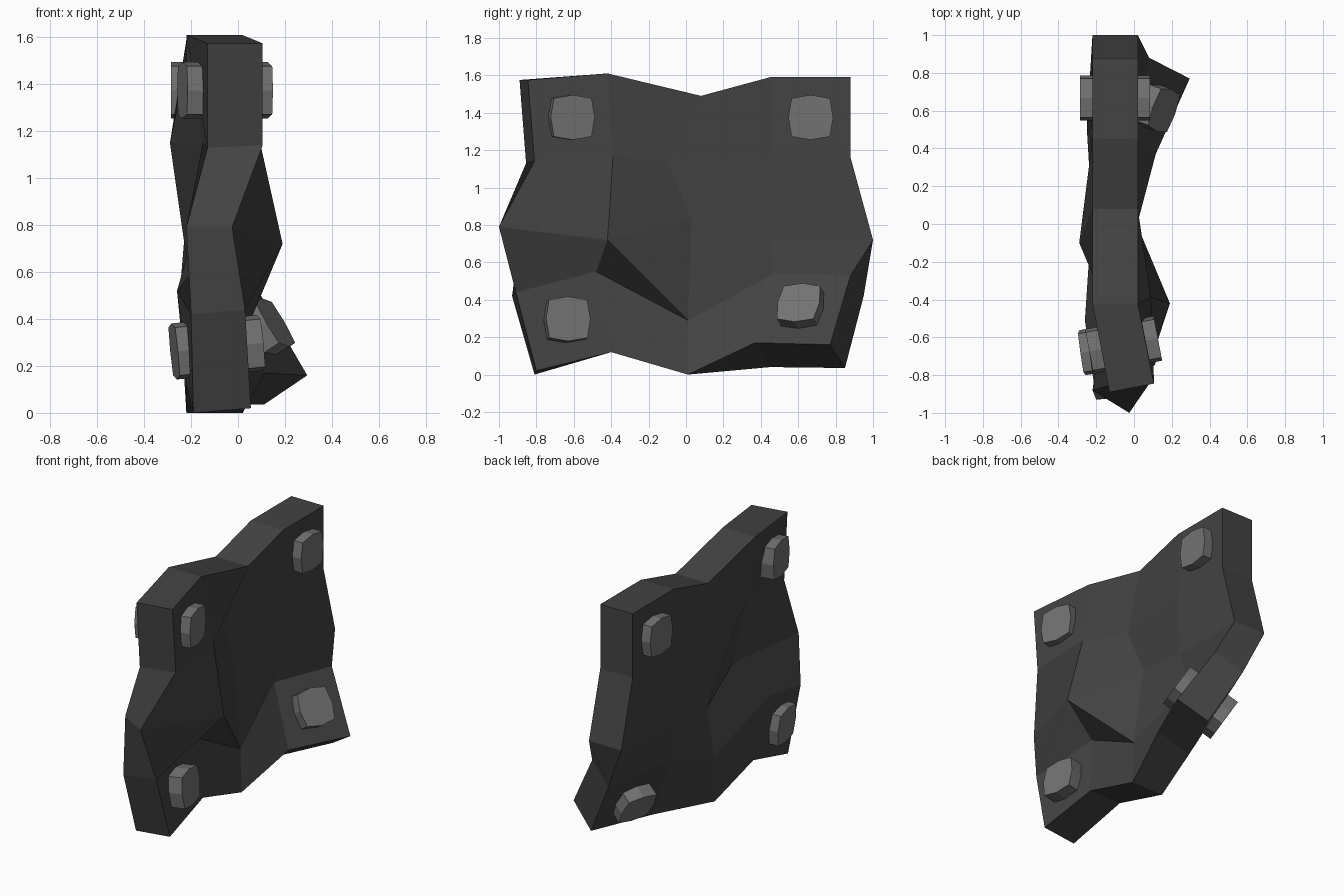
import bpy, bmesh, math
from mathutils import Vector

if "Cube" in bpy.data.objects:
    bpy.data.objects.remove(bpy.data.objects["Cube"])


def material(name, value):
    m = bpy.data.materials.new(name)
    m.diffuse_color = (value, value, value, 1)
    m.use_nodes = True
    m.node_tree.nodes["Principled BSDF"].inputs["Base Color"].default_value = m.diffuse_color
    return m


dark_metal = material("dark_metal", 0.056)
bolt_metal = material("grey_bolt_metal", 0.17)


def finish(bm, name, mat):
    mesh = bpy.data.meshes.new(name)
    bmesh.ops.recalc_face_normals(bm, faces=bm.faces)
    bm.to_mesh(mesh)
    bm.free()
    mesh.materials.append(mat)
    ob = bpy.data.objects.new(name, mesh)
    bpy.context.collection.objects.link(ob)
    return ob


# Dented front surface, 5 x 5 control points from the top row down (x, y, z)
rows = [
    [(.105, -.845, 1.575), (.02, -.42, 1.61), (.02, .08, 1.49), (.02, .45, 1.59), (.02, .88, 1.59)],
    [(.105, -.81, 1.14), (.09, -.39, 1.17), (-.035, -.1, 1.14), (.02, .45, 1.16), (.02, .88, 1.16)],
    [(-.025, -1.0, .79), (.19, -.42, .72), (-.05, .03, .83), (.01, .45, .73), (.02, 1.0, .72)],
    [(.03, -.91, .44), (-.06, -.48, .55), (.01, .01, .29), (-.06, .47, .54), (.08, .88, .53)],
    [(.055, -.80, .02), (.02, -.40, .12), (.02, .01, .0), (.115, .37, .17), (.295, .77, .16)],
]
# Back surface: default offset straight back, with corrections where the plate bends
back_fix = {
    (0, 0): (-.13, -.89, 1.575), (1, 0): (-.13, -.855, 1.13), (1, 1): (-.15, -.43, 1.15),
    (1, 2): (-.29, -.1, 1.15), (2, 0): (-.22, -.88, .79), (2, 1): (-.08, -.38, .74),
    (2, 2): (-.22, .09, .66), (3, 0): (-.20, -.93, .42), (3, 1): (-.26, -.51, .52),
    (3, 2): (-.22, .02, .30), (3, 3): (-.25, .51, .49), (3, 4): (-.09, .95, .42),
    (4, 0): (-.19, -.81, .0), (4, 3): (-.07, .45, .04), (4, 4): (.11, .85, .035),
}
bm = bmesh.new()
front = [[bm.verts.new(p) for p in row] for row in rows]
back = [[bm.verts.new(back_fix.get((r, c), (p[0] - .24, p[1], p[2])))
         for c, p in enumerate(row)] for r, row in enumerate(rows)]
for g in (front, back):
    for r in range(4):
        for c in range(4):
            a, b, d, e = g[r + 1][c], g[r + 1][c + 1], g[r][c + 1], g[r][c]
            if g is front and (r, c) == (2, 1):   # ridge below the main dent
                bm.faces.new((a, b, e))
                bm.faces.new((b, d, e))
            else:
                bm.faces.new((a, b, d, e))
# Rim of the plate
border = ([(0, c) for c in range(4)] + [(r, 4) for r in range(4)]
          + [(4, c) for c in range(4, 0, -1)] + [(r, 0) for r in range(4, 0, -1)])
for (r0, c0), (r1, c1) in zip(border, border[1:] + border[:1]):
    bm.faces.new((front[r0][c0], front[r1][c1], back[r1][c1], back[r0][c0]))
finish(bm, "bent_plate", dark_metal)


# Rounded-square bolts passing through the plate at each corner
def bolt(name, center, normal, half):
    n = Vector(normal).normalized()
    side = Vector((0, 0, 1)).cross(n).normalized()
    up = n.cross(side)
    bm = bmesh.new()
    rings = []
    for s in (-1, 1):
        ring = []
        for i in range(8):
            a = i * math.pi / 4
            rad = 0.145 if i % 2 else 0.12
            ring.append(bm.verts.new(Vector(center) + n * half * s
                                     + side * rad * math.cos(a) + up * rad * math.sin(a)))
        rings.append(ring)
        bm.faces.new(ring)
    for i in range(8):
        j = (i + 1) % 8
        bm.faces.new((rings[0][i], rings[0][j], rings[1][j], rings[1][i]))
    finish(bm, name, bolt_metal)


bolt("bolt_top_front", (-.055, -.64, 1.375), (1, .19, 0), .185)
bolt("bolt_top_back", (-.1, .667, 1.375), (1, 0, 0), .185)
bolt("bolt_bottom_front", (-.09, -.655, .28), (1, .14, .1), .185)
bolt("bolt_bottom_back", (.01, .655, .29), (.81, -.29, .52), .185)
